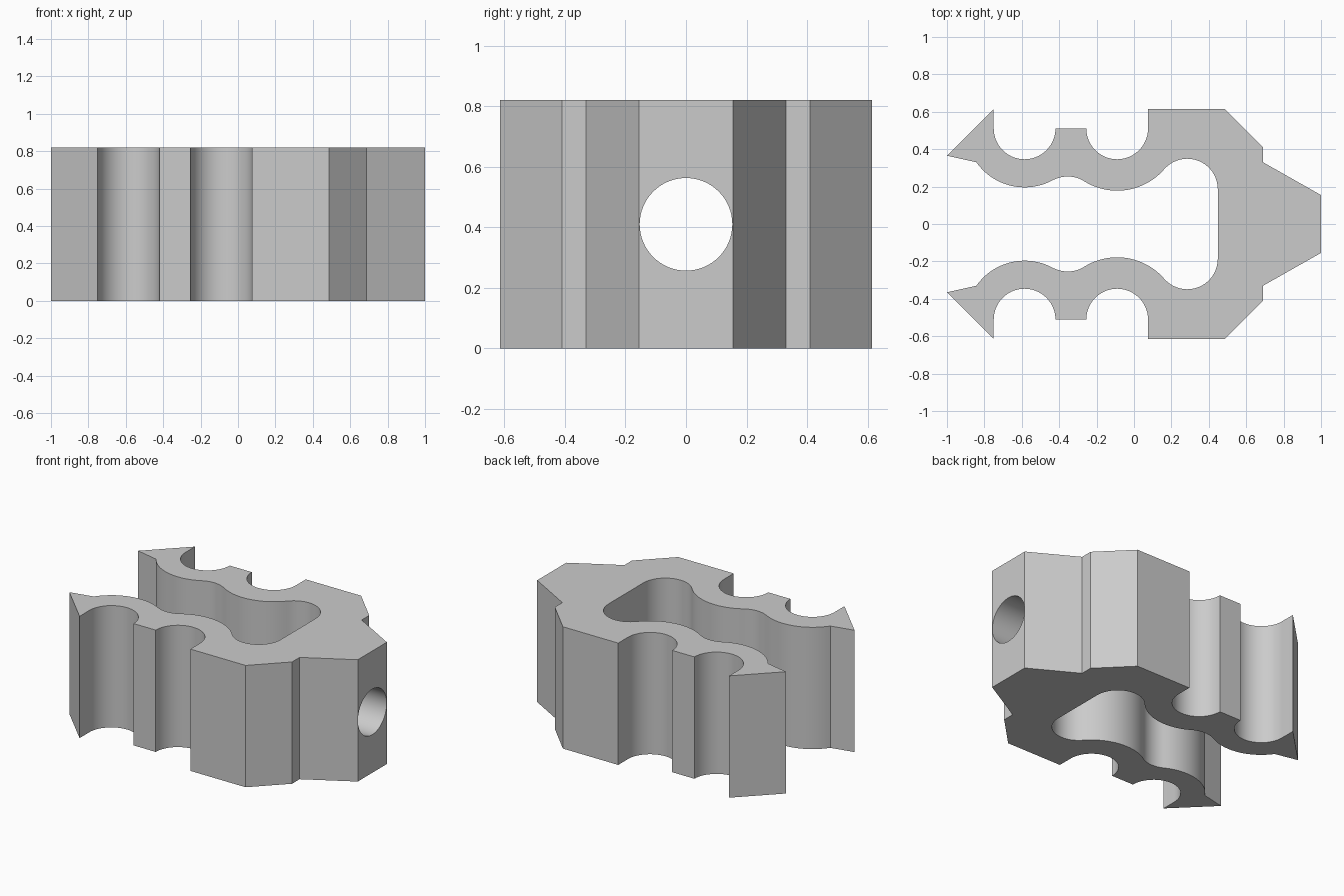
import bpy
import bmesh
from math import radians, cos, sin, atan2, degrees

cube = bpy.data.objects.get("Cube")
if cube:
    bpy.data.objects.remove(cube, do_unlink=True)

HEIGHT = 0.82
HOLE_RADIUS = 0.153

# Arc centres of one jaw: two outer grooves, the neck between them, the inner pocket
rear_groove = (-0.585, 0.511)
front_groove = (-0.09, 0.511)
neck = (-0.355, 0.086)
pocket = (0.285, 0.186)


def arc(centre, radius, start, end, steps=20):
    angles = [radians(start + (end - start) * i / steps) for i in range(steps + 1)]
    return [(centre[0] + radius * cos(a), centre[1] + radius * sin(a)) for a in angles]


def heading(a, b):
    return degrees(atan2(b[1] - a[1], b[0] - a[0]))


# Half outline: outer side from nose to tip, then the wavy inner side back
half = [(1, 0.1545), (0.69, 0.33), (0.69, 0.41), (0.487, 0.614), (0.075, 0.614)]
half += arc(front_groove, 0.165, 0, -180, 28)
half += arc(rear_groove, 0.165, 0, -180, 28)
half += [(-0.75, 0.614), (-1, 0.365)]
half += arc(rear_groove, 0.315, -145, heading(rear_groove, neck))
half += arc(neck, 0.168, heading(neck, rear_groove), heading(neck, front_groove), 12)[1:]
half += arc(front_groove, 0.333, heading(front_groove, neck), heading(front_groove, pocket))[1:]
half += arc(pocket, 0.163, heading(pocket, front_groove), 0)[1:]
outline = half + [(x, -y) for x, y in reversed(half)]

# Extruded clamp body
bm = bmesh.new()
base = bm.faces.new([bm.verts.new((x, y, 0)) for x, y in outline])
extruded = bmesh.ops.extrude_face_region(bm, geom=[base])["geom"]
top_verts = [v for v in extruded if isinstance(v, bmesh.types.BMVert)]
bmesh.ops.translate(bm, verts=top_verts, vec=(0, 0, HEIGHT))
bmesh.ops.recalc_face_normals(bm, faces=bm.faces)
mesh = bpy.data.meshes.new("clamp_body")
bm.to_mesh(mesh)
bm.free()
body = bpy.data.objects.new("clamp_body", mesh)
bpy.context.collection.objects.link(body)

# Single grey material
grey = bpy.data.materials.new("light_grey")
grey.use_nodes = True
grey.diffuse_color = (0.6, 0.6, 0.6, 1)
grey.node_tree.nodes["Principled BSDF"].inputs["Base Color"].default_value = grey.diffuse_color
mesh.materials.append(grey)

# Round hole through the nose into the pocket
bpy.ops.mesh.primitive_cylinder_add(vertices=64, radius=HOLE_RADIUS, depth=0.8,
                                    location=(0.7, 0, HEIGHT / 2),
                                    rotation=(0, radians(90), 0))
cutter = bpy.context.object
cutter.name = "hole_cutter"
cutter.hide_render = True
cutter.data.materials.append(grey)

cut = body.modifiers.new("nose_hole", "BOOLEAN")
cut.operation = "DIFFERENCE"
cut.solver = "EXACT"
cut.object = cutter

bpy.ops.object.select_all(action="DESELECT")
body.select_set(True)
bpy.context.view_layer.objects.active = body
bpy.ops.object.modifier_apply(modifier=cut.name)
bpy.data.objects.remove(cutter, do_unlink=True)
bpy.ops.object.shade_smooth_by_angle(angle=radians(25))
